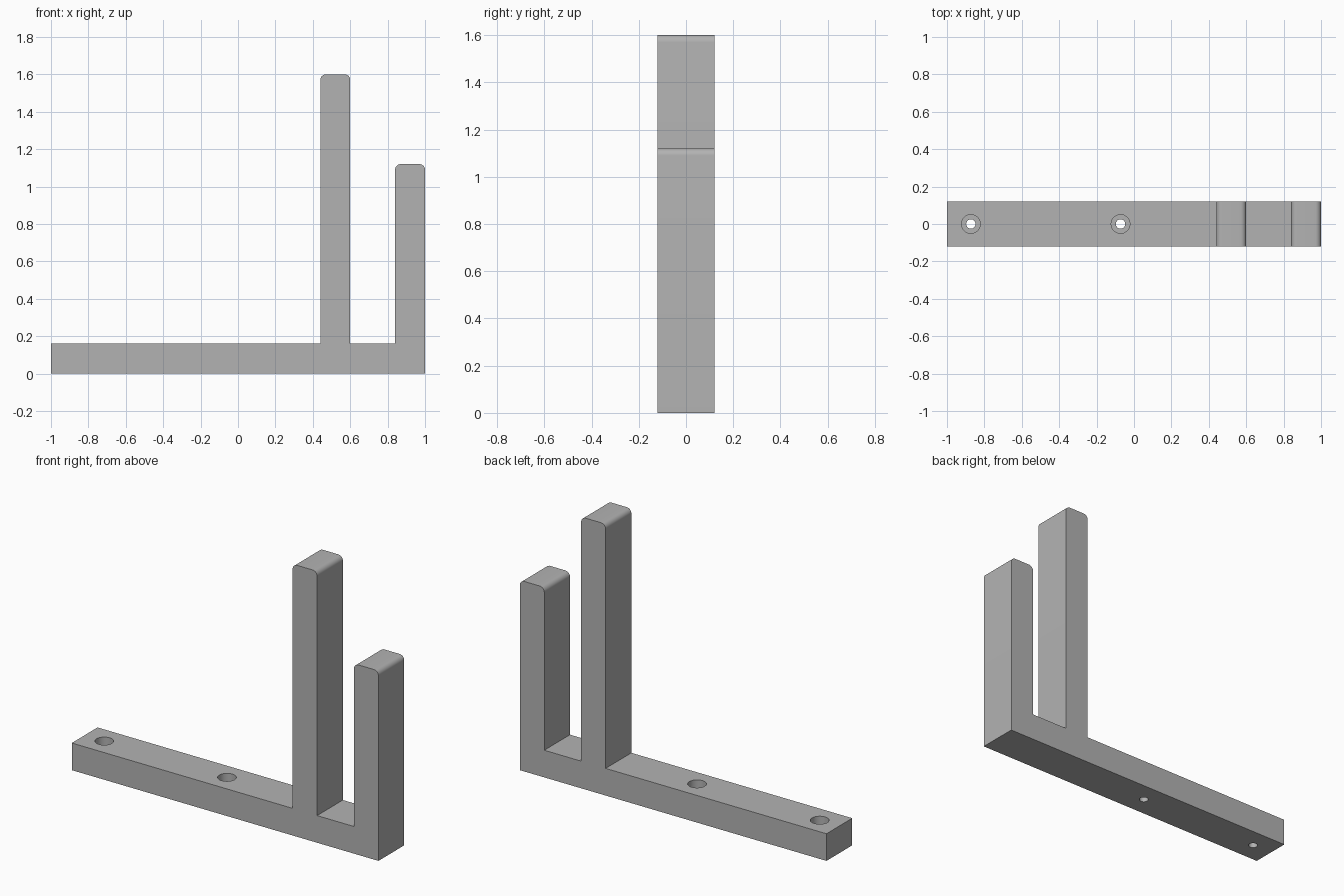
import bpy, bmesh, math

DEPTH = 0.24       # width of the bar, front to back
THICK = 0.16       # thickness of base and posts
ROUND = 0.03       # radius of the post tops

if "Cube" in bpy.data.objects:
    bpy.data.objects.remove(bpy.data.objects["Cube"])

grey = bpy.data.materials.new("plain grey")
grey.use_nodes = True
colour = (0.45, 0.45, 0.45, 1)
grey.diffuse_color = colour
grey.node_tree.nodes["Principled BSDF"].inputs["Base Color"].default_value = colour


def post(left, top, steps=8):
    """Outline of one post, up its left side, over the rounded top and down."""
    right = left + THICK
    points = [(left, THICK)]
    for cx, start in ((left + ROUND, math.pi), (right - ROUND, math.pi / 2)):
        for i in range(steps + 1):
            a = start - math.pi / 2 * i / steps
            points.append((cx + ROUND * math.cos(a), top - ROUND + ROUND * math.sin(a)))
    return points + [(right, THICK)]


def add_object(name, bm):
    bmesh.ops.recalc_face_normals(bm, faces=bm.faces)
    mesh = bpy.data.meshes.new(name)
    bm.to_mesh(mesh)
    bm.free()
    mesh.materials.append(grey)
    obj = bpy.data.objects.new(name, mesh)
    bpy.context.collection.objects.link(obj)
    return obj


# Bracket: base bar with a tall and a short post, in one profile
outline = [(-1, 0), (-1, THICK)] + post(0.44, 1.6) + post(0.84, 1.12)[:-1] + [(1, 0)]
bm = bmesh.new()
face = bm.faces.new([bm.verts.new((x, -DEPTH / 2, z)) for x, z in outline])
side = bmesh.ops.extrude_face_region(bm, geom=[face])
bmesh.ops.translate(bm, vec=(0, DEPTH, 0),
                    verts=[v for v in side["geom"] if isinstance(v, bmesh.types.BMVert)])
bracket = add_object("bracket", bm)

# Screw holes: a narrow shaft with a wide recess for the head, turned as one cutter
section = [(0, -0.05), (0.025, -0.05), (0.025, 0.08), (0.05, 0.08), (0.05, 0.2), (0, 0.2)]
for name, x in (("end_screw_cutter", -0.872), ("middle_screw_cutter", -0.072)):
    bm = bmesh.new()
    verts = [bm.verts.new((x + r, 0, z)) for r, z in section]
    edges = [bm.edges.new(pair) for pair in zip(verts, verts[1:])]
    bmesh.ops.spin(bm, geom=verts + edges, cent=(x, 0, 0), axis=(0, 0, 1),
                   angle=math.tau, steps=48, use_duplicate=False)
    bmesh.ops.remove_doubles(bm, verts=bm.verts, dist=0.0001)
    cutter = add_object(name, bm)
    cutter.hide_render = True
    cutter.hide_set(True)
    cut = bracket.modifiers.new(name, "BOOLEAN")
    cut.operation = "DIFFERENCE"
    cut.solver = "EXACT"
    cut.object = cutter

# Apply the cuts, then smooth the curved faces
bpy.context.view_layer.objects.active = bracket
bracket.select_set(True)
for modifier in list(bracket.modifiers):
    bpy.ops.object.modifier_apply(modifier=modifier.name)
for obj in [o for o in bpy.data.objects if o.name.endswith("_cutter")]:
    bpy.data.objects.remove(obj)
bpy.ops.object.shade_smooth_by_angle(angle=math.radians(30))
